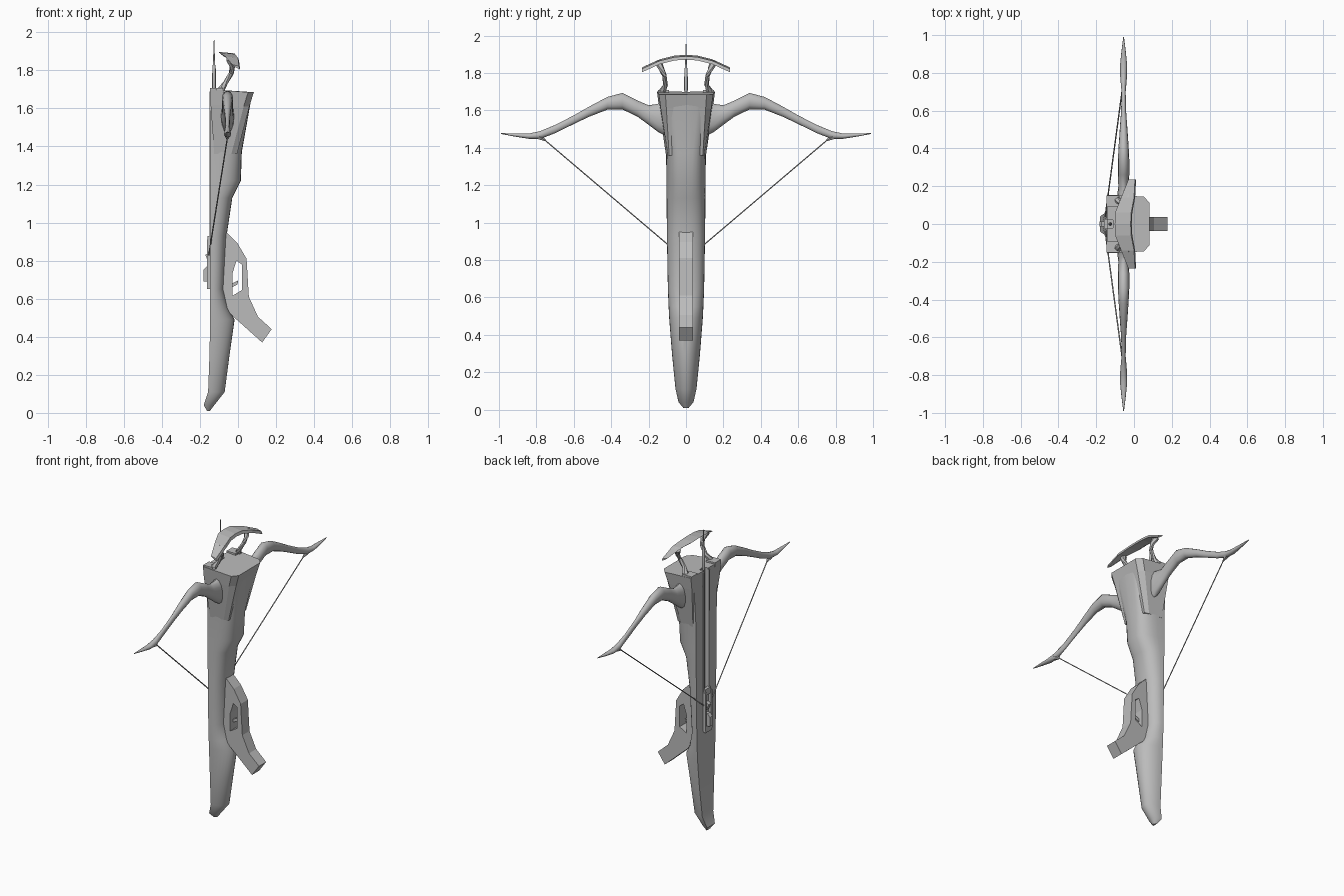
import bpy, bmesh, math
from mathutils import Vector

if "Cube" in bpy.data.objects:
    bpy.data.objects.remove(bpy.data.objects["Cube"], do_unlink=True)

grey = bpy.data.materials.new("plain grey")
grey.use_nodes = True
grey.diffuse_color = (0.5, 0.5, 0.5, 1)
grey.node_tree.nodes["Principled BSDF"].inputs["Base Color"].default_value = (0.5, 0.5, 0.5, 1)


def loft(name, rings, smooth=None):
    """Skin a list of equal rings of points and close both ends."""
    bm = bmesh.new()
    rows = [[bm.verts.new(p) for p in ring] for ring in rings]
    n = len(rows[0])
    for a, b in zip(rows, rows[1:]):
        for i in range(n):
            j = (i + 1) % n
            bm.faces.new((a[i], a[j], b[j], b[i]))
    bm.faces.new(rows[0][::-1])
    bm.faces.new(rows[-1])
    bmesh.ops.recalc_face_normals(bm, faces=bm.faces)
    mesh = bpy.data.meshes.new(name)
    bm.to_mesh(mesh)
    bm.free()
    mesh.materials.append(grey)
    obj = bpy.data.objects.new(name, mesh)
    bpy.context.collection.objects.link(obj)
    if smooth:
        bpy.ops.object.select_all(action='DESELECT')
        obj.select_set(True)
        bpy.context.view_layer.objects.active = obj
        bpy.ops.object.shade_smooth_by_angle(angle=math.radians(smooth))
    return obj


def prism(name, profile, half):
    """Extrude an x-z outline to both sides of y = 0."""
    return loft(name, [[(x, y, z) for x, z in profile] for y in (-half, half)])


def box(name, x, y, z):
    return loft(name, [[(a, b, c) for a, b in ((x[0], y[0]), (x[1], y[0]), (x[1], y[1]), (x[0], y[1]))]
                       for c in z])


def rod(name, path, radii, sides=6):
    """Round bar following straight segments."""
    path = [Vector(p) for p in path]
    rings = []
    for i, p in enumerate(path):
        d = path[min(i + 1, len(path) - 1)] - path[max(i - 1, 0)]
        q = d.to_track_quat('Z', 'Y')
        rings.append([p + q @ Vector((radii[i] * math.cos(t), radii[i] * math.sin(t), 0))
                      for t in (math.tau * k / sides for k in range(sides))])
    return loft(name, rings, 50)


def cut(obj, cutter):
    mod = obj.modifiers.new("cut", 'BOOLEAN')
    mod.operation, mod.solver, mod.object = 'DIFFERENCE', 'EXACT', cutter
    cutter.hide_render = True
    cutter.hide_set(True)


# Stock: flat deck, rounded belly; z, deck x, belly x, half width, squareness
sections = [(0.01, -0.162, -0.148, 0.015, 2), (0.04, -0.18, -0.125, 0.04, 2), (0.11, -0.157, -0.07, 0.056, 2),
            (0.3, -0.15, -0.045, 0.075, 2), (0.49, -0.146, -0.018, 0.09, 2.1), (0.55, -0.146, -0.05, 0.093, 2.2),
            (0.65, -0.146, -0.075, 0.097, 2.3), (0.93, -0.146, -0.06, 0.102, 2.4), (1.13, -0.146, -0.03, 0.104, 2.5),
            (1.22, -0.146, 0.015, 0.105, 2.7), (1.37, -0.146, 0.02, 0.106, 3), (1.68, -0.142, 0.075, 0.125, 6)]
rings = []
for z, deck, belly, w, n in sections:
    ring = []
    for k in range(17):
        t = math.pi * (k / 16 - 0.5)
        s, c = math.sin(t), max(0, math.cos(t))
        ring.append((deck + (belly - deck) * c ** (2 / n), math.copysign(w * abs(s) ** (2 / n), s), z))
    rings.append(ring)
stock = loft("stock", rings, 35)


# Head housing flaring upward, with chamfered belly corners
def head_ring(deck, belly, w, face, z_deck, z_belly):
    half = [(deck, w, z_deck), (belly - 0.03, w - 0.01, z_belly), (belly, face, z_belly)]
    return half + [(x, -y, z) for x, y, z in reversed(half)]


head = loft("head_housing", [head_ring(-0.125, -0.005, 0.107, 0.09, 1.36, 1.36),
                             head_ring(-0.144, 0.06, 0.145, 0.105, 1.62, 1.61),
                             head_ring(-0.144, 0.083, 0.155, 0.11, 1.70, 1.685)])

# Groove for the bolt along the deck
groove = box("groove_cutter", (-0.3, -0.112), (-0.022, 0.022), (0.9, 1.8))
cut(stock, groove)
cut(head, groove)

# Bolt lying in the groove with a slim point
rod("bolt", [(-0.126, 0, z) for z in (0.86, 1.7, 1.71, 1.82, 1.83, 1.965)],
    [0.008, 0.008, 0.01, 0.009, 0.006, 0.001], 8)

# Latch housing on the deck
for side in (-1, 1):
    box("latch_side_rail", (-0.164, -0.14), sorted((side * 0.022, side * 0.036)), (0.66, 0.91))
    box("groove_rail", (-0.15, -0.14), sorted((side * 0.022, side * 0.032)), (0.91, 1.69))
box("latch_top_end", (-0.16, -0.14), (-0.03, 0.03), (0.89, 0.93))
box("latch_bottom_end", (-0.164, -0.14), (-0.03, 0.03), (0.65, 0.69))
prism("latch_catch", [(-0.14, 0.69), (-0.182, 0.69), (-0.182, 0.75), (-0.165, 0.77), (-0.14, 0.77)], 0.014)
prism("string_nut", [(-0.14, 0.79), (-0.155, 0.79), (-0.172, 0.83), (-0.155, 0.84), (-0.14, 0.84)], 0.012)

# Grip with finger opening and trigger
grip = prism("grip", [(-0.1, 0.95), (-0.06, 0.95), (-0.005, 0.895), (0.045, 0.81), (0.057, 0.61), (0.105, 0.505),
                      (0.177, 0.44), (0.127, 0.37), (-0.035, 0.515), (-0.1, 0.6)], 0.037)
cut(grip, prism("grip_opening_cutter", [(-0.008, 0.8), (0.02, 0.78), (0.02, 0.645), (-0.03, 0.615),
                                        (-0.03, 0.73)], 0.1))
prism("trigger", [(-0.05, 0.65), (-0.002, 0.675), (0.0, 0.695), (-0.05, 0.67)], 0.01)

# Bow limbs, strings and stirrup posts; limb: y, mid z, half height, half depth
limb = [(0.1, 1.56, 0.1, 0.035), (0.15, 1.56, 0.075, 0.034), (0.2, 1.575, 0.052, 0.028), (0.26, 1.61, 0.043, 0.03),
        (0.34, 1.649, 0.044, 0.03), (0.42, 1.638, 0.034, 0.026), (0.52, 1.592, 0.027, 0.019),
        (0.6, 1.55, 0.023, 0.013), (0.7, 1.5, 0.022, 0.011), (0.78, 1.468, 0.021, 0.018),
        (0.84, 1.462, 0.014, 0.019), (0.91, 1.468, 0.009, 0.012), (0.99, 1.476, 0.002, 0.002)]
for side, name in ((1, "back"), (-1, "front")):
    loft(name + "_limb", [[(-0.055 + d * math.cos(t), side * y, z + h * math.sin(t))
                           for t in (math.tau * k / 12 for k in range(12))] for y, z, h, d in limb], 50)
    rod(name + "_string_loop", [(-0.055, side * 0.785, 1.46), (-0.057, side * 0.75, 1.438)], [0.018, 0.004])
    rod(name + "_string", [(-0.055, side * 0.765, 1.45), (-0.158, 0, 0.8)], [0.0035, 0.0035])
    post = [(-0.085, 0.13, 1.68), (-0.085, 0.125, 1.705), (-0.065, 0.11, 1.735), (-0.035, 0.115, 1.785),
            (-0.03, 0.13, 1.82), (-0.045, 0.15, 1.86)]
    rod(name + "_stirrup_post", [(x, side * y, z) for x, y, z in post], [0.024, 0.018, 0.013, 0.013, 0.015, 0.02])
    box(name + "_head_lug", (-0.146, -0.08), sorted((side * 0.09, side * 0.15)), (1.68, 1.708))

# Stirrup: arched plate, narrow and set forward at its ends
arch = [(0.235, -0.03, 0.005, 1.83), (0.14, -0.068, 0.0, 1.873), (0.06, -0.1, -0.015, 1.893), (0, -0.102, -0.018, 1.897)]
arch = [(-y, a, b, z) for y, a, b, z in arch] + [(y, a, b, z) for y, a, b, z in arch[-2::-1]]
loft("stirrup_plate", [[(a, y, z), (b, y, z - 0.008), (b + 0.006, y, z - 0.026), (a + 0.02, y, z - 0.016)]
                       for y, a, b, z in arch])
